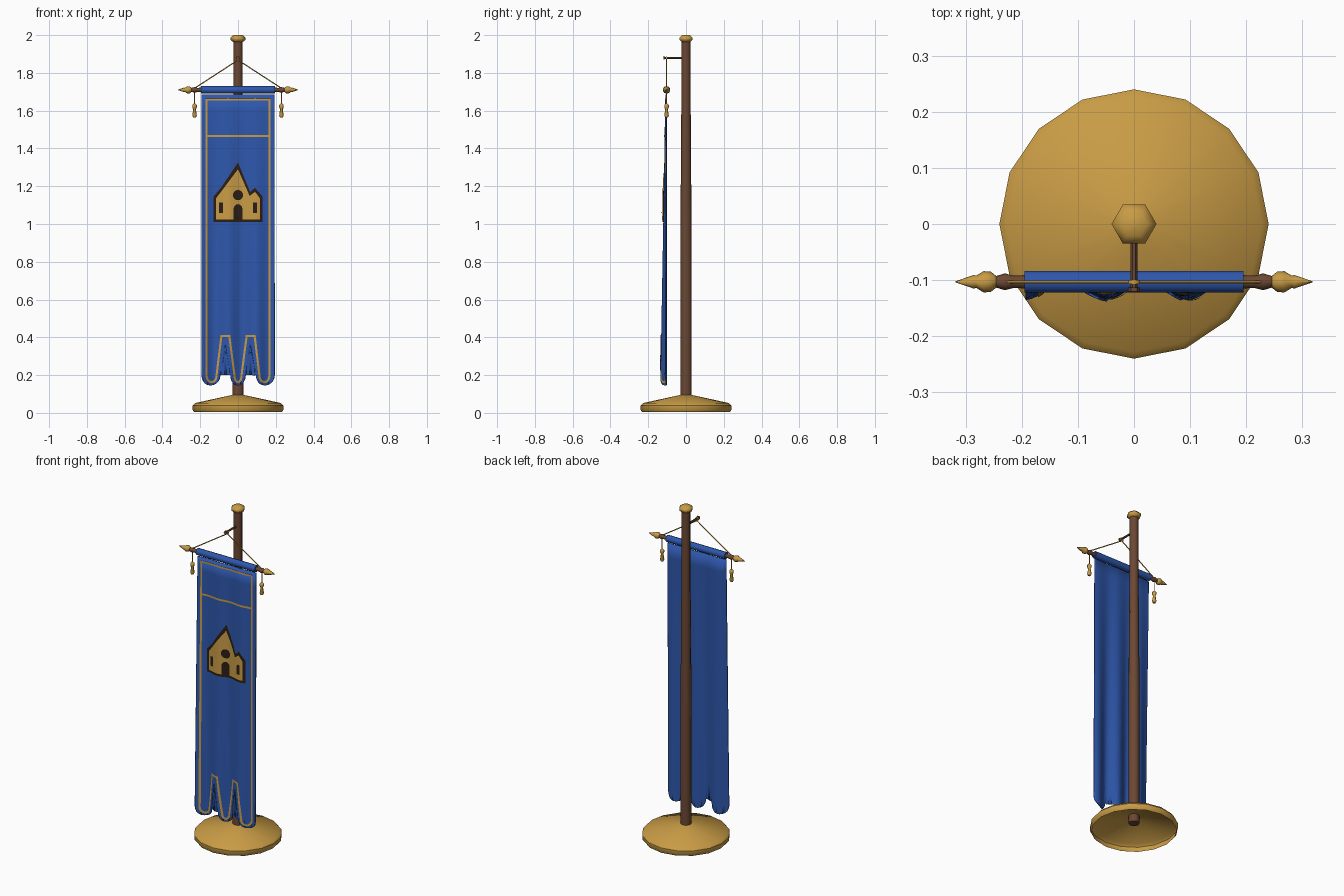
import bpy, bmesh, math
from math import sin, cos, pi
from mathutils import Vector

if "Cube" in bpy.data.objects:
    bpy.data.objects.remove(bpy.data.objects["Cube"], do_unlink=True)


def material(name, rgb):
    m = bpy.data.materials.new(name)
    m.use_nodes = True
    m.diffuse_color = (*rgb, 1)
    bsdf = m.node_tree.nodes["Principled BSDF"]
    bsdf.inputs["Base Color"].default_value = (*rgb, 1)
    bsdf.inputs["Roughness"].default_value = 0.7
    return m


GOLD = material("gold", (0.58, 0.33, 0.06))
WOOD = material("brown wood", (0.15, 0.065, 0.033))
BLUE = material("royal blue", (0.027, 0.095, 0.41))
DARK = material("dark brown", (0.025, 0.013, 0.008))
ROD_Y, ROD_Z = -0.103, 1.71


def finish(bm, name, mat, smooth=None):
    mesh = bpy.data.meshes.new(name)
    bm.to_mesh(mesh)
    bm.free()
    mesh.materials.append(mat)
    ob = bpy.data.objects.new(name, mesh)
    bpy.context.collection.objects.link(ob)
    if smooth:
        bpy.ops.object.select_all(action="DESELECT")
        ob.select_set(True)
        bpy.context.view_layer.objects.active = ob
        bpy.ops.object.shade_smooth_by_angle(angle=math.radians(smooth))
    return ob


def lathe(name, profile, sides, mat, loc=(0, 0, 0), axis=(0, 0, 1), cap=True, smooth=50):
    """Turn a bottom-to-top (radius, height) profile around an axis."""
    bm = bmesh.new()
    rings = [[bm.verts.new((r * cos(2 * pi * i / sides), r * sin(2 * pi * i / sides), h))
              for i in range(sides)] for r, h in profile]
    for a, b in zip(rings, rings[1:]):
        for i in range(sides):
            j = (i + 1) % sides
            bm.faces.new((a[i], a[j], b[j], b[i]))
    if cap:
        bm.faces.new(rings[0][::-1])
        bm.faces.new(rings[-1])
    turn = Vector((0, 0, 1)).rotation_difference(Vector(axis))
    for v in bm.verts:
        v.co = turn @ v.co + Vector(loc)
    return finish(bm, name, mat, smooth)


def bar(name, start, end, radius, sides, mat):
    d = Vector(end) - Vector(start)
    return lathe(name, [(radius, 0), (radius, d.length)], sides, mat, start, d.normalized())


def drape(x, z):
    """Depth of the hanging cloth: folds deepen towards the hem."""
    depth = 0.004 + 0.028 * (1.69 - z) / 1.54
    return -0.104 - depth * (0.5 + 0.5 * cos(2 * pi * (x + 0.05) / 0.145))


def draped(name, polygons, lift, mat, smooth=None):
    """Slice flat outlines into a grid and lay them on the folds."""
    bm = bmesh.new()
    for poly in polygons:
        bm.faces.new([bm.verts.new((x, 0, z)) for x, z in poly])
    bmesh.ops.triangulate(bm, faces=bm.faces[:])
    cuts = [((i * 0.0121, 0, 0), (1, 0, 0)) for i in range(-16, 17)]
    cuts += [((0, 0, i * 0.1), (0, 0, 1)) for i in range(2, 17)]
    for co, no in cuts:
        bmesh.ops.bisect_plane(bm, geom=bm.verts[:] + bm.edges[:] + bm.faces[:],
                               dist=1e-6, plane_co=co, plane_no=no)
    bmesh.ops.remove_doubles(bm, verts=bm.verts[:], dist=1e-5)
    for v in bm.verts:
        v.co.y = drape(v.co.x, v.co.z) - lift
    return finish(bm, name, mat, smooth)


def lobe(xc, half, zc, drop, steps=10):
    return [(xc - half * cos(pi * i / steps), zc - drop * sin(pi * i / steps))
            for i in range(steps + 1)]


def three_tails(side, top, xc, half, mid, zc, drop, notch):
    """Banner outline with three rounded tails, counterclockwise from the front."""
    flip = [(-x, z) for x, z in notch[::-1]]
    return ([(-side, top)] + lobe(-xc, half, zc, drop) + notch + lobe(0, mid, zc, drop)
            + flip + lobe(xc, half, zc, drop) + [(side, top)])


def band(points, width):
    """Closed ribbon of quads centred on an outline."""
    n, inner, outer = len(points), [], []
    for i in range(n):
        p = Vector(points[i])
        a = (p - Vector(points[i - 1])).normalized()
        b = (Vector(points[(i + 1) % n]) - p).normalized()
        normal = Vector((a.y + b.y, -a.x - b.x)).normalized()
        off = normal * width / 2 / max(0.6, normal.dot(Vector((a.y, -a.x))))
        outer.append(p + off)
        inner.append(p - off)
    return [[outer[i], outer[(i + 1) % n], inner[(i + 1) % n], inner[i]] for i in range(n)]


def mirrored(half):
    """Close a right-hand half outline, listed bottom to top, across x = 0."""
    return half + [(-x, z) for x, z in half[::-1] if x > 0]


def box(xc, half, low, high):
    return [(xc - half, low), (xc + half, low), (xc + half, high), (xc - half, high)]


# Stand: hollow base, tapered pole and cap
lathe("base", [(0.232, 0.005), (0.24, 0.015), (0.24, 0.038), (0.228, 0.052), (0.03, 0.095)],
      16, GOLD, cap=False, smooth=40)
lathe("pole", [(0.03, 0.05), (0.03, 0.9), (0.025, 1.6), (0.025, 1.97)], 8, WOOD)
lathe("pole_cap", [(0.024, 1.962), (0.04, 1.975), (0.04, 1.986), (0.024, 2.0)], 6, GOLD, smooth=65)

# Hanging arm with its stop and cord loop
bar("arm", (0, 0, 1.88), (0, -0.12, 1.88), 0.006, 6, WOOD)
bar("arm_stop", (0, -0.113, 1.88), (0, -0.12, 1.88), 0.011, 6, WOOD)
bar("cord_loop", (0, -0.1, 1.877), (0, -0.107, 1.877), 0.011, 8, GOLD)

# Crossbar, ends, cords and tassels
bar("crossbar", (-0.195, ROD_Y, ROD_Z), (0.195, ROD_Y, ROD_Z), 0.02, 10, BLUE)
for s, label in ((1, "left"), (-1, "right")):
    axis, mid = (s, 0, 0), (0, ROD_Y, ROD_Z)
    lathe(label + "_rod_end", [(0.012, 0.19), (0.011, 0.215), (0.015, 0.23), (0.01, 0.247)],
          8, WOOD, mid, axis)
    lathe(label + "_rod_tip", [(0.009, 0.244), (0.018, 0.255), (0.019, 0.268), (0.011, 0.281),
                               (0.012, 0.286), (0.001, 0.318)], 8, GOLD, mid, axis)
    bar(label + "_cord", (0, ROD_Y, 1.868), (s * 0.225, ROD_Y, 1.722), 0.003, 6, GOLD)
    bar(label + "_tassel_cord", (s * 0.23, ROD_Y, 1.7), (s * 0.23, ROD_Y, 1.63), 0.0025, 6, GOLD)
    lathe(label + "_tassel", [(0.004, 1.638), (0.012, 1.63), (0.012, 1.618), (0.007, 1.607),
                              (0.012, 1.575), (0.008, 1.565)][::-1], 8, GOLD, (s * 0.23, ROD_Y, 0))

# Cloth with folds and three tails
cloth = draped("banner_cloth",
               [three_tails(0.193, 1.685, 0.144, 0.049, 0.04, 0.2, 0.055, [(-0.066, 0.36)])],
               0, BLUE, smooth=45)
solid = cloth.modifiers.new("thickness", "SOLIDIFY")
solid.thickness, solid.offset = 0.004, -1

# Gold trim line and cross stripe
trim = three_tails(0.166, 1.66, 0.14, 0.026, 0.018, 0.195, 0.032, [(-0.088, 0.408), (-0.046, 0.408)])
draped("trim", band(trim, 0.011), 0.003, GOLD)
draped("cross_stripe", [box(0, 0.163, 1.46, 1.471)], 0.0032, GOLD)

# Castle emblem: dark backing, gold walls, dark openings
draped("emblem_outline", [mirrored([(0.13, 1.01), (0.13, 1.145), (0.09, 1.192), (0.056, 1.162),
                                    (0.05, 1.2), (0.0, 1.325)])], 0.003, DARK)
draped("emblem_castle", [mirrored([(0.116, 1.025), (0.116, 1.137), (0.09, 1.17), (0.046, 1.137),
                                   (0.038, 1.195), (0.0, 1.29)])], 0.006, GOLD)
arch = [(-x, 2.16 - z) for x, z in lobe(0, 0.023, 1.08, 0.025)]
openings = [[(-0.023, 1.02), (0.023, 1.02)] + arch,
            [(0.027 * cos(i * pi / 8), 1.153 + 0.027 * sin(i * pi / 8)) for i in range(16)],
            box(0.09, 0.01, 1.057, 1.115), box(-0.09, 0.01, 1.057, 1.115)]
draped("emblem_openings", openings, 0.009, DARK)
